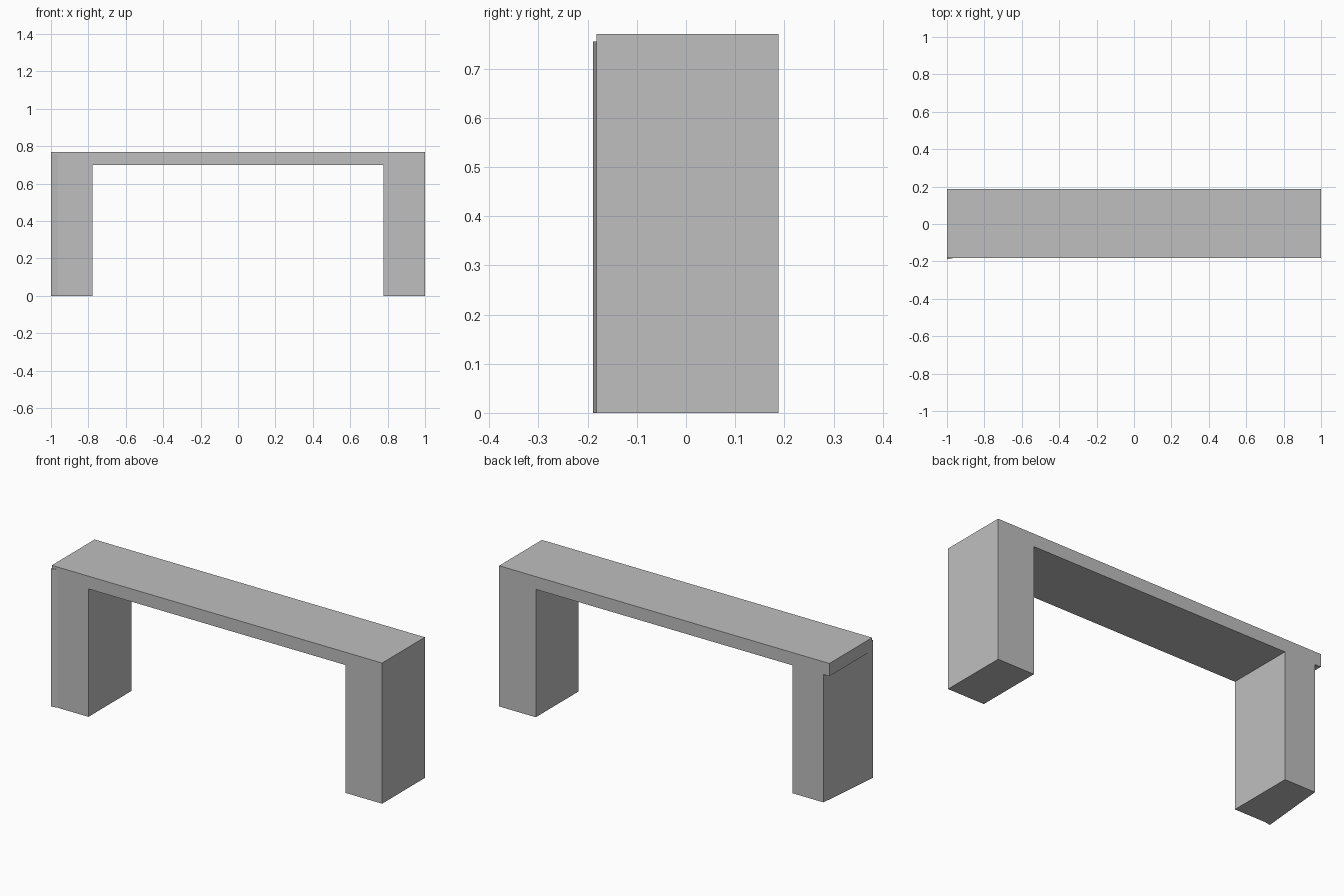
import bpy
import bmesh

cube = bpy.data.objects.get("Cube")
if cube:
    bpy.data.objects.remove(cube, do_unlink=True)

grey = bpy.data.materials.new("plain_grey")
grey.use_nodes = True
colour = (0.52, 0.52, 0.52, 1)
grey.diffuse_color = colour
grey.node_tree.nodes["Principled BSDF"].inputs["Base Color"].default_value = colour


def prism(name, outline, bottom, top):
    """Extrude a counter-clockwise ground outline upwards."""
    bm = bmesh.new()
    base = bm.faces.new([bm.verts.new((x, y, bottom)) for x, y in outline])
    result = bmesh.ops.extrude_face_region(bm, geom=[base], use_keep_orig=True)
    verts = [v for v in result["geom"] if isinstance(v, bmesh.types.BMVert)]
    bmesh.ops.translate(bm, verts=verts, vec=(0, 0, top - bottom))
    bmesh.ops.recalc_face_normals(bm, faces=bm.faces)
    mesh = bpy.data.meshes.new(name)
    bm.to_mesh(mesh)
    bm.free()
    mesh.materials.append(grey)
    obj = bpy.data.objects.new(name, mesh)
    bpy.context.collection.objects.link(obj)
    return obj


FRONT, BACK = -0.182, 0.188
INNER, SLAB_BOTTOM, SLAB_TOP = 0.778, 0.70, 0.77

# Long flat top
prism("bench_top", [(-1, FRONT), (1, FRONT), (1, BACK), (-1, BACK)],
      SLAB_BOTTOM, SLAB_TOP)

# Straight block leg, ending at the underside of the top
prism("left_leg", [(INNER, FRONT), (1, FRONT), (1, BACK), (INNER, BACK)],
      0, SLAB_BOTTOM)

# Leg with a slanted outer face and a slightly projecting front corner
skewed = [(-1, -0.189), (-0.965, FRONT), (-INNER, FRONT),
          (-INNER, BACK), (-0.964, BACK)]
prism("right_leg", skewed, 0, SLAB_BOTTOM)

# Sliver of that corner running up in front of the top
prism("right_leg_corner", [(-1, -0.189), (-0.965, FRONT), (-1, FRONT)],
      SLAB_BOTTOM, 0.755)
